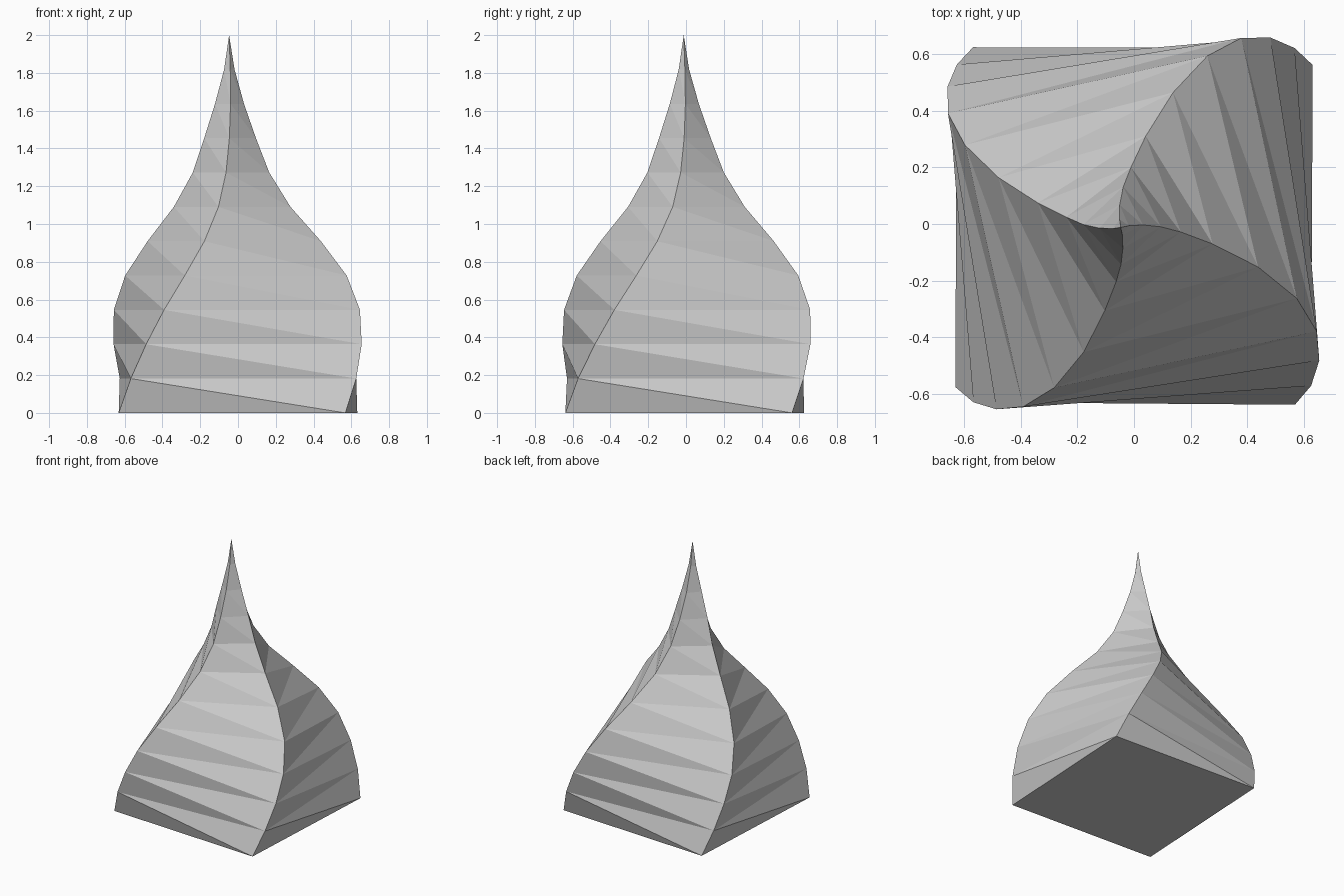
import bpy
import bmesh
from math import cos, sin, radians

cube = bpy.data.objects.get("Cube")
if cube:
    bpy.data.objects.remove(cube, do_unlink=True)

SIDES = 4
HEIGHT = 2.0
START_ANGLE = -48.0   # corner direction at the base, degrees
TWIST = 5.8           # added twist per level, degrees

# Half diagonal of the square section and drift of its centre, per level
RADII = [0.85, 0.845, 0.816, 0.757, 0.646, 0.485,
         0.317, 0.204, 0.137, 0.077, 0.028]
DRIFT_X = [0, 0, -0.002, -0.006, -0.011, -0.02,
           -0.031, -0.037, -0.042, -0.045, -0.046]
DRIFT_Y = [-0.007, -0.004, 0.002, 0.006, 0.008, 0.006,
           0.002, -0.002, -0.006, -0.009, -0.011]
TIP = (-0.047, -0.012, HEIGHT)
STEP = HEIGHT / len(RADII)

# Stone grey material
grey = bpy.data.materials.new("plain_grey")
grey.use_nodes = True
colour = (0.6, 0.6, 0.6, 1.0)
grey.diffuse_color = colour
grey.node_tree.nodes["Principled BSDF"].inputs["Base Color"].default_value = colour


def section(bm, level):
    """One square ring of the twisted spire."""
    ring = []
    for side in range(SIDES):
        a = radians(START_ANGLE + TWIST * level + side * 360 / SIDES)
        r = RADII[level]
        ring.append(bm.verts.new((DRIFT_X[level] + r * cos(a),
                                  DRIFT_Y[level] + r * sin(a),
                                  level * STEP)))
    return ring


# Twisted spire: stacked rings joined by triangles, closed by a base and a tip
bm = bmesh.new()
rings = [section(bm, level) for level in range(len(RADII))]
bm.faces.new(reversed(rings[0]))
for low, high in zip(rings, rings[1:]):
    for j in range(SIDES):
        k = (j + 1) % SIDES
        bm.faces.new((low[j], low[k], high[j]))
        bm.faces.new((low[k], high[k], high[j]))
tip = bm.verts.new(TIP)
for j in range(SIDES):
    bm.faces.new((rings[-1][j], rings[-1][(j + 1) % SIDES], tip))

mesh = bpy.data.meshes.new("twisted_spire")
bm.to_mesh(mesh)
bm.free()
mesh.materials.append(grey)
spire = bpy.data.objects.new("twisted_spire", mesh)
bpy.context.collection.objects.link(spire)
